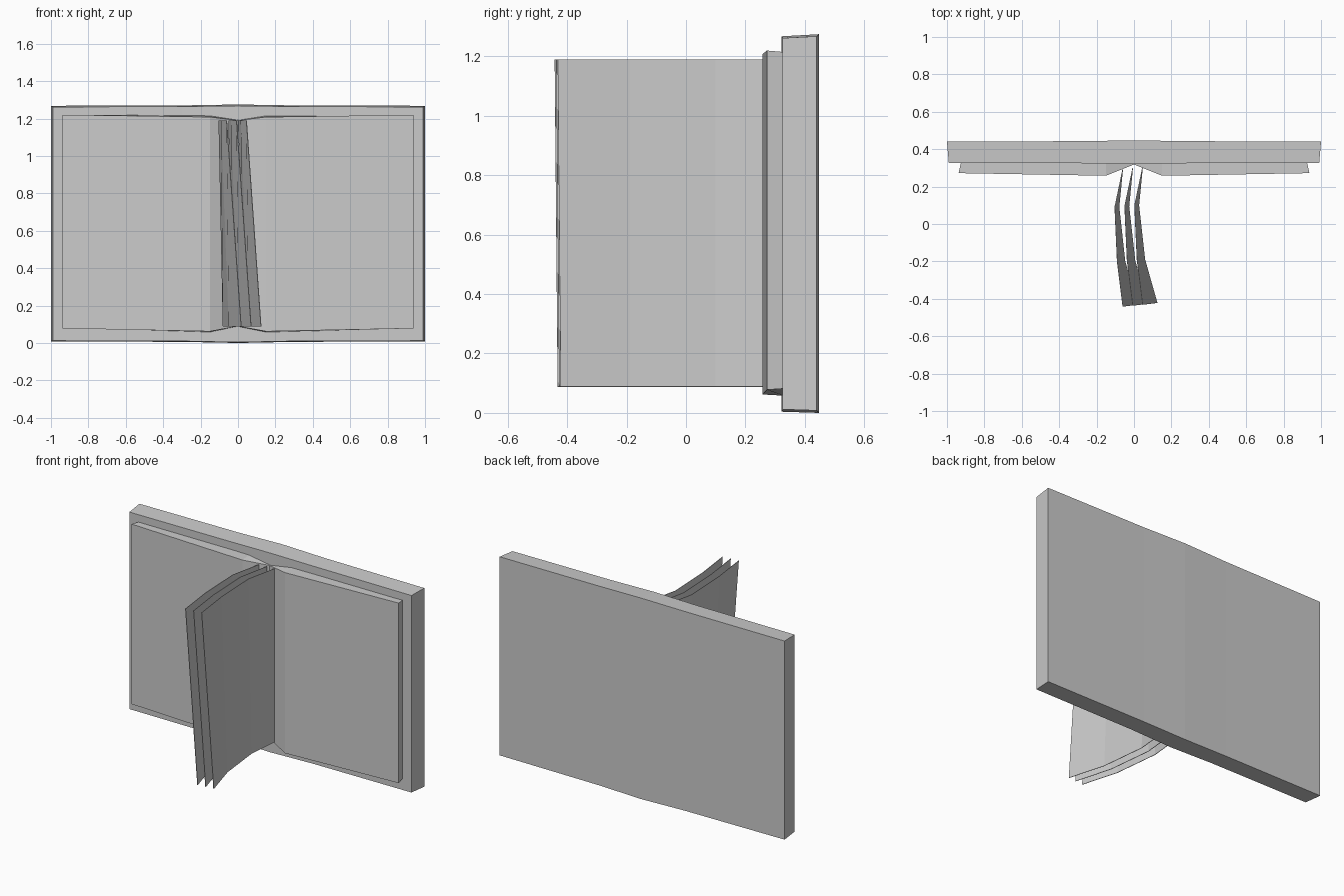
import bpy, bmesh

if "Cube" in bpy.data.objects:
    bpy.data.objects.remove(bpy.data.objects["Cube"])

grey = bpy.data.materials.new("plain grey")
grey.diffuse_color = (0.6, 0.6, 0.6, 1)
grey.use_nodes = True
grey.node_tree.nodes["Principled BSDF"].inputs["Base Color"].default_value = grey.diffuse_color


def loft(name, rings, closed=True):
    """Skin a row of equal-length rings; cap both ends when closed."""
    bm = bmesh.new()
    rows = [[bm.verts.new(p) for p in ring] for ring in rings]
    n = len(rows[0])
    for a, b in zip(rows, rows[1:]):
        for i in range(n if closed else n - 1):
            j = (i + 1) % n
            bm.faces.new((a[i], a[j], b[j], b[i]))
    if closed:
        bm.faces.new(rows[0])
        bm.faces.new(rows[-1])
    bmesh.ops.recalc_face_normals(bm, faces=bm.faces)
    mesh = bpy.data.meshes.new(name)
    bm.to_mesh(mesh)
    bm.free()
    mesh.materials.append(grey)
    ob = bpy.data.objects.new(name, mesh)
    bpy.context.collection.objects.link(ob)
    return ob


def section(x_front, x_back, y_front, y_back, front_z, back_z):
    """Rectangular cross-section with separate front and back edges."""
    return [(x_front, y_front, front_z[0]), (x_front, y_front, front_z[1]),
            (x_back, y_back, back_z[1]), (x_back, y_back, back_z[0])]


def mirrored(half):
    """Left-to-centre sections, repeated across x = 0."""
    return half + [[(-x, y, z) for x, y, z in r] for r in reversed(half[:-1])]


# Open cover board, bulging very slightly at the spine
loft("cover", mirrored([
    section(-0.99, -1.0, 0.325, 0.44, (0.012, 1.262), (0.008, 1.268)),
    section(-0.3, -0.3, 0.325, 0.443, (0.01, 1.264), (0.006, 1.27)),
    section(0, 0, 0.322, 0.447, (0.004, 1.268), (0.0, 1.275)),
]))

# Two stacks of pages dipping into the centre fold
loft("page_block", mirrored([
    section(-0.938, -0.925, 0.272, 0.33, (0.078, 1.22), (0.082, 1.215)),
    section(-0.15, -0.15, 0.258, 0.33, (0.062, 1.208), (0.058, 1.215)),
    section(0, 0, 0.318, 0.33, (0.09, 1.19), (0.088, 1.192)),
]))

# Three loose leaves, curved outward and twisted from top to bottom
top = [(-0.06, 0.295), (-0.103, 0.09), (-0.09, -0.2), (-0.06, -0.442)]
bottom = [(-0.06, 0.295), (-0.08, 0.09), (-0.048, -0.2), (0.018, -0.432)]
for k, name in enumerate(("left_leaf", "middle_leaf", "right_leaf")):
    dx, dy = 0.053 * k, 0.005 * k
    leaf = loft(name, [[(x + dx, y + dy, z) for x, y in edge]
                       for edge, z in ((bottom, 0.088), (top, 1.19))], closed=False)
    thick = leaf.modifiers.new("paper thickness", "SOLIDIFY")
    thick.thickness = 0.003
    thick.offset = 0
